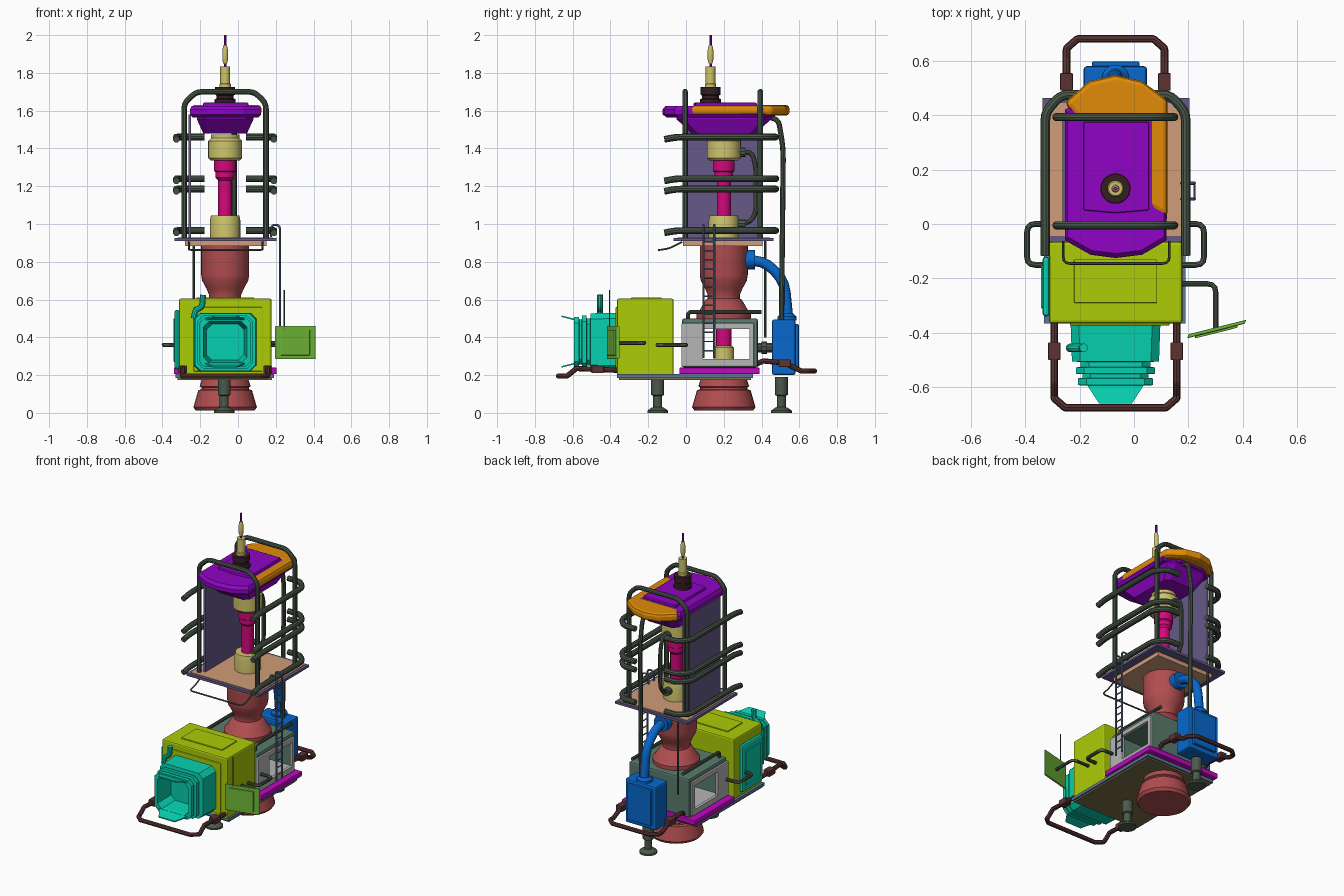
import bpy, bmesh, math
from mathutils import Vector

if "Cube" in bpy.data.objects:
    bpy.data.objects.remove(bpy.data.objects["Cube"])

CX, CY = -0.068, 0.2          # machine centre line and column axis
COL = dict(red='B04E50', yellow='CFC46C', lime='ABCB10', teal='0FCFAE', magenta='C010C0', steel='5F7696',
           tan='CF9C78', violet='665A86', purple='8E0CC4', orange='E08A10', pipe='4C5A4C', brown='5C3636',
           blue='1068CC', pink='D4107C', shell='5A7A6C', light='B4B4B4', leaf='70B83C', dark='382428', olive='77704A')
MAT = {}


def mat(c):
    if c not in MAT:
        MAT[c] = bpy.data.materials.new(c)
        MAT[c].diffuse_color = [(int(COL[c][i:i + 2], 16) / 255) ** 2.2 for i in (0, 2, 4)] + [1]
    return MAT[c]


def finish(name, bm, c, bevel=0, smooth=False):
    bmesh.ops.recalc_face_normals(bm, faces=bm.faces[:])
    me = bpy.data.meshes.new(name)
    bm.to_mesh(me)
    bm.free()
    ob = bpy.data.objects.new(name, me)
    bpy.context.collection.objects.link(ob)
    me.materials.append(mat(c))
    if bevel:
        m = ob.modifiers.new('bevel', 'BEVEL')
        m.width, m.segments, m.limit_method = bevel, 2, 'ANGLE'
    if smooth:
        bpy.ops.object.select_all(action='DESELECT')
        ob.select_set(True)
        bpy.context.view_layer.objects.active = ob
        bpy.ops.object.shade_smooth_by_angle(angle=math.radians(35))
    return ob


def loft(name, rings, c, bevel=0, smooth=False):
    """Skin a list of equal-length point rings and cap both ends."""
    bm = bmesh.new()
    vs = [[bm.verts.new(p) for p in r] for r in rings]
    n = len(vs[0])
    for a, b in zip(vs, vs[1:]):
        for i in range(n):
            bm.faces.new((a[i], a[(i + 1) % n], b[(i + 1) % n], b[i]))
    bm.faces.new(vs[0])
    bm.faces.new(vs[-1])
    return finish(name, bm, c, bevel, smooth)


def octo(hx, hy, ch):
    """Rectangle outline with cut corners."""
    return [(hx, -hy + ch), (hx, hy - ch), (hx - ch, hy), (-hx + ch, hy),
            (-hx, hy - ch), (-hx, -hy + ch), (-hx + ch, -hy), (hx - ch, -hy)]


def prism(name, pts, z0, z1, c, bevel=0):
    return loft(name, [[(x, y, z) for x, y in pts] for z in (z0, z1)], c, bevel)


def box(name, x0, x1, y0, y1, z0, z1, c, bevel=0):
    return prism(name, [(x0, y0), (x1, y0), (x1, y1), (x0, y1)], z0, z1, c, bevel)


def lathe(name, prof, c, x=CX, y=CY, n=32):
    return loft(name, [[(x + r * math.cos(2 * math.pi * i / n), y + r * math.sin(2 * math.pi * i / n), z)
                        for i in range(n)] for r, z in prof], c, 0, True)


def tube(name, pts, r, c='pipe', fillet=0.03, n=10):
    """Round pipe along a path with rounded corners."""
    P = [Vector(p) for p in pts]
    path = [P[0]]
    for a, b, d in zip(P, P[1:], P[2:]):
        u, v = a - b, d - b
        f = min(fillet, u.length * .45, v.length * .45)
        s, e = b + u.normalized() * f, b + v.normalized() * f
        path += [s.lerp(b, t).lerp(b.lerp(e, t), t) for t in (0, .33, .67, 1)]
    path.append(P[-1])
    t = (path[1] - path[0]).normalized()
    u = t.orthogonal().normalized()
    rings = []
    for i, p in enumerate(path):
        t2 = (path[min(i + 1, len(path) - 1)] - path[max(i - 1, 0)]).normalized()
        u = t.rotation_difference(t2) @ u
        t = t2
        w = t.cross(u)
        rings.append([p + r * (math.cos(k * 2 * math.pi / n) * u + math.sin(k * 2 * math.pi / n) * w) for k in range(n)])
    return loft(name, rings, c, 0, True)


def cut(ob, *dims):
    cutter = box(ob.name + '_cutter', *dims, 'light')
    cutter.hide_render = True
    cutter.hide_set(True)
    m = ob.modifiers.new('cut', 'BOOLEAN')
    m.object, m.operation, m.solver = cutter, 'DIFFERENCE', 'EXACT'


# Base: flared foot, plates and jacks
lathe('base_foot', [(.155, .012), (.168, .03), (.142, .12), (.125, .125), (.125, .135), (.135, .14), (.115, .2)], 'red')
box('base_plate', -.33, .19, -.365, .355, .185, .205, 'steel')
box('base_underside', -.32, .18, -.355, .345, .175, .186, 'olive')
box('base_skirt', -.34, .205, -.035, .39, .205, .24, 'magenta', .006)
for name, y in (('front_jack', -.15), ('rear_jack', .505)):
    lathe(name, [(.055, 0), (.055, .012), (.032, .028), (.024, .03), (.024, .09), (.034, .095), (.034, .19)], 'pipe', -.073, y, 20)

# Cabin with raised panels
box('cabin', -.312, .178, -.365, -.065, .195, .605, 'lime', .01)
box('cabin_roof_panel', -.22, .085, -.29, -.13, .603, .612, 'lime', .003)
box('cabin_front_panel', -.235, .13, -.373, -.36, .22, .56, 'lime', .004)
box('cabin_left_door', -.336, -.31, -.34, -.12, .23, .545, 'teal', .012)
box('cabin_left_door_panel', -.342, -.33, -.31, -.15, .27, .5, 'teal', .004)

# Intake housing: stepped cut-corner sections with a recessed opening
SEC = [(-.365, .165, .155), (-.505, .16, .152), (-.507, .128, .125), (-.525, .128, .125), (-.527, .146, .14),
       (-.55, .146, .14), (-.552, .122, .12), (-.565, .122, .12), (-.567, .137, .132), (-.592, .137, .132),
       (-.594, .115, .11), (-.47, .1, .095)]
loft('intake_housing', [[(CX + a, y, .375 + b) for a, b in octo(hx, hz, .03)] for y, hx, hz in SEC], 'teal')
for name, z, s in (('intake_top_flap', .49, 1), ('intake_bottom_flap', .265, -1)):
    loft(name, [[(CX - .115, -.575, z + d), (CX + .115, -.575, z + d), (CX + .06, -.66, z + s * .022 + d),
                 (CX - .06, -.66, z + s * .022 + d)] for d in (-.004, .004)], 'teal')
tube('intake_pipe', [(-.235, -.455, .5), (-.225, -.455, .545), (-.19, -.455, .56), (-.185, -.455, .625)], .016, 'teal')

# Engine block: hollow across its width, with pale window frames
blk = box('engine_block', -.29, .16, -.02, .38, .24, .5, 'shell', .01)
cut(blk, -.5, .4, .06, .345, .275, .455)
for name, x in (('left_window_frame', -.292), ('right_window_frame', .162)):
    fr = box(name, x - .01, x + .01, -.025, .36, .245, .475, 'light', .005)
    cut(fr, x - .1, x + .1, .09, .335, .285, .445)
box('engine_floor', -.28, .15, .05, .35, .27, .28, 'light')
lathe('engine_shaft', [(.04, .3), (.04, .47)], 'pink')
lathe('engine_shaft_collar', [(.055, .275), (.055, .345), (.045, .355)], 'yellow')
tube('engine_rail', [(.12, .01, .49), (.12, .01, .535), (.12, .4, .535)], .011)
tube('engine_rail_left', [(-.255, .01, .49), (-.255, .01, .535), (-.255, .4, .535)], .011)
tube('tank_connector', [(CX, .37, .345), (CX, .47, .345)], .025)
tube('tank_connector_collar', [(CX, .4, .345), (CX, .43, .345)], .034)

# Side handles
for name, s in (('left_handle', -1), ('right_handle', 1)):
    xi, xo = CX + s * .2, CX + s * .325
    tube(name, [(xi, .0, .36), (xo, .0, .36), (xo, -.15, .36), (xi, -.15, .36)], .011)

# Sign on a bent arm
tube('sign_arm', [(.17, -.22, .37), (.3, -.22, .37), (.3, -.385, .37)], .01)
sg = [(.195, -.42), (.408, -.366), (.412, -.352), (.2, -.405)]
prism('sign_plate', sg, .285, .46, 'leaf', .004)
prism('sign_face', [(.225, -.42), (.38, -.381), (.38, -.37), (.225, -.405)], .305, .44, 'leaf', .002)
tube('sign_whip', [(.245, -.405, .4), (.245, -.405, .65)], .003)

# Bumpers with clamp blocks
for name, hw, path in (
        ('front_bumper', .225, [(-.35, .225), (-.58, .235), (-.63, .195), (-.675, .195)]),
        ('rear_bumper', .18, [(.33, .24), (.41, .275), (.52, .265), (.61, .222), (.68, .222)])):
    side = [(hw, y, z) for y, z in path]
    side[-1] = (hw, path[-1][0] - math.copysign(.035, path[-1][0]), path[-1][1])
    side.append((hw - .04, path[-1][0], path[-1][1]))
    pts = [(CX - a, y, z) for a, y, z in side] + [(CX + a, y, z) for a, y, z in reversed(side)]
    tube(name, pts, .014, 'brown', .005, 8)
    for s in (-1, 1):
        y, z = (-.465, .23) if 'front' in name else (.525, .263)
        x = CX + s * hw
        box(name + '_clamp', x - .023, x + .023, y - .035, y + .03, z - .02, z + .02, 'brown', .004)

# Rear tank and hose
box('tank', -.185, .048, .455, .58, .2, .495, 'blue', .012)
box('tank_rear_panel', -.155, .02, .57, .597, .23, .47, 'blue', .006)
lathe('tank_cap', [(.05, .49), (.05, .51), (.035, .525)], 'blue', CX, .535, 20)
tube('tank_hose', [(CX, .3, .81), (CX, .42, .8), (CX, .52, .7), (CX, .54, .5)], .028, 'blue', .1, 14)
tube('hose_flange', [(CX, .31, .81), (CX, .365, .81)], .052, 'blue', n=18)
tube('mast_pole', [(-.02, .43, 1.57), (-.02, .49, 1.55), (-.02, .515, 1.4), (-.02, .505, .45)], .014, 'pipe', .06)

# Pedestal column and platform
lathe('pedestal', [(.145, .495), (.145, .525), (.13, .54), (.095, .6), (.085, .605), (.085, .625), (.1, .66),
                   (.122, .7), (.127, .73), (.127, .89)], 'red')
box('platform_base', -.28, .15, -.015, .405, .883, .912, 'tan')
fl = box('platform_rim', -.337, .203, -.065, .463, .91, .926, 'violet')
box('platform_floor', -.318, .184, -.045, .444, .92, .929, 'tan')
tube('platform_front_wire', [(-.26, -.02, .905), (-.26, -.09, .87), (-.26, -.145, .862), (.13, -.145, .862),
                             (.13, -.09, .87), (.13, -.02, .905)], .005, n=6)
tube('support_rod', [(-.235, .42, .4), (-.235, .42, .92)], .007, n=8)

# Ladder hooked to the platform edge
for y in (.092, .15):
    tube('ladder_rail', [(.175, y, .93), (.175, y, .995), (.222, y, .995), (.222, y, .29)], .006, 'steel', n=6)
for i in range(13):
    tube('ladder_rung', [(.222, .092, .33 + i * .048), (.222, .15, .33 + i * .048)], .004, 'steel', n=6)

# Tower core
lathe('lower_collar', [(.08, .925), (.08, 1.02), (.075, 1.045)], 'yellow')
lathe('tower_shaft', [(.037, 1.03), (.037, 1.23), (.05, 1.245), (.05, 1.275), (.058, 1.28), (.058, 1.35)], 'pink')
lathe('upper_collar', [(.075, 1.335), (.09, 1.35), (.09, 1.44), (.075, 1.455), (.075, 1.475)], 'yellow')
tube('core_pipe', [(CX, .26, 1.38), (CX, .35, 1.38), (CX, .37, 1.3), (CX, .37, 1.06), (CX, .34, 1.01), (CX, .26, 1.0)], .013)
for z in (1.0, 1.38):
    tube('core_pipe_flange', [(CX, .26, z), (CX, .315, z)], .025)
box('side_panel', -.262, -.25, .01, .395, .925, 1.58, 'violet')

# Cage: two hoops and wrap-around side rails
for name, y in (('front_hoop', -.005), ('rear_hoop', .393)):
    tube(name, [(-.285, y, .925), (-.285, y, 1.64), (-.22, y, 1.7), (.085, y, 1.7), (.148, y, 1.64), (.148, y, .925)], .015)
for s in (-1, 1):
    for z in (.965, 1.185, 1.24, 1.46):
        tube('side_rail', [(CX + s * .258, -.115, z - .012), (CX + s * .258, -.05, z), (CX + s * .258, .41, z),
                           (CX + s * .2, .475, z), (CX + s * .11, .475, z)], .018)

# Roof: dished underside, rim slab, raised plate and rear sunshade
loft('roof_dish', [[(CX + a, CY + b, z) for a, b in octo(hx, hy, ch)]
                   for z, hx, hy, ch in ((1.478, .115, .17, .03), (1.555, .15, .25, .04), (1.58, .15, .25, .04))], 'purple')
RIM = [(-.16, -.113), (CX, -.125), (.03, -.113), (.12, -.06), (.122, .42), (.02, .48), (-.16, .48), (-.254, .42), (-.254, -.06)]
loft('roof_slab', [[(CX + (x - CX) * s, CY + (y - CY) * s, z) for x, y in RIM]
                   for s, z in ((.93, 1.565), (1, 1.58), (1, 1.605), (.95, 1.625))], 'purple')
prism('roof_plate', [(-.185, .05), (CX, .04), (.055, .05), (.055, .375), (-.185, .375)], 1.61, 1.642, 'purple', .006)
prism('roof_sunshade', [(-.256, .445), (-.165, .525), (CX, .548), (.03, .525), (.124, .455), (.124, .025),
                        (.06, .06), (.06, .38), (-.2, .38)], 1.574, 1.63, 'orange', .018)

# Antenna
lathe('antenna_base', [(.056, 1.635), (.056, 1.66), (.045, 1.665), (.045, 1.68), (.053, 1.685), (.053, 1.725)], 'dark', CX, .13, 20)
lathe('antenna_sleeve', [(.03, 1.715), (.03, 1.74), (.026, 1.745), (.026, 1.835)], 'yellow', CX, .13, 16)
lathe('antenna_rod', [(.007, 1.82), (.007, 2.0)], 'purple', CX, .13, 10)
lathe('antenna_tip_sleeve', [(.01, 1.85), (.015, 1.87), (.015, 1.92), (.01, 1.945)], 'yellow', CX, .13, 12)

for m in bpy.data.materials:
    if m.users and not m.is_grease_pencil:
        m.use_nodes = True
        m.node_tree.nodes["Principled BSDF"].inputs["Base Color"].default_value = m.diffuse_color
